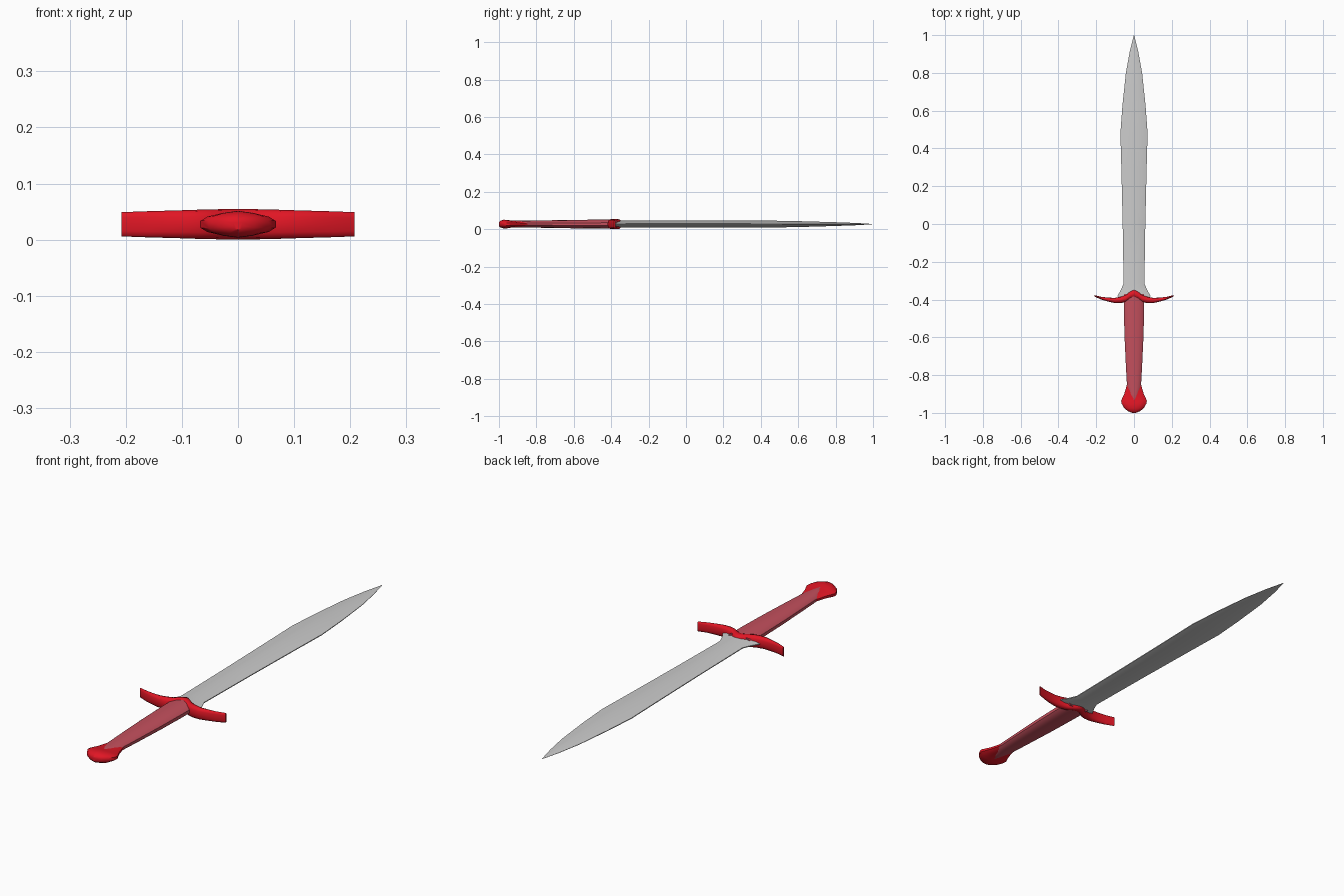
import bpy, bmesh, math

if "Cube" in bpy.data.objects:
    bpy.data.objects.remove(bpy.data.objects["Cube"])

ZC = 0.0295  # mid-height of the whole sword


def material(name, rgb):
    m = bpy.data.materials.new(name)
    m.diffuse_color = (*rgb, 1)
    m.use_nodes = True
    m.node_tree.nodes["Principled BSDF"].inputs["Base Color"].default_value = m.diffuse_color
    return m


RED = material("red", (0.75, 0.008, 0.018))
PINK = material("faded_red", (0.55, 0.08, 0.11))


def loft(name, rings, mat=None, angle=35):
    """Skin a list of closed rings and cap both ends."""
    bm = bmesh.new()
    loops = [[bm.verts.new(p) for p in ring] for ring in rings]
    n = len(loops[0])
    for a, b in zip(loops, loops[1:]):
        for i in range(n):
            j = (i + 1) % n
            bm.faces.new((a[i], a[j], b[j], b[i]))
    bm.faces.new(loops[0])
    bm.faces.new(loops[-1])
    bmesh.ops.remove_doubles(bm, verts=bm.verts, dist=1e-5)
    bmesh.ops.recalc_face_normals(bm, faces=bm.faces)
    me = bpy.data.meshes.new(name)
    bm.to_mesh(me)
    bm.free()
    ob = bpy.data.objects.new(name, me)
    bpy.context.collection.objects.link(ob)
    if mat:
        me.materials.append(mat)
    bpy.ops.object.select_all(action='DESELECT')
    ob.select_set(True)
    bpy.context.view_layer.objects.active = ob
    bpy.ops.object.shade_smooth_by_angle(angle=math.radians(angle))
    return ob


def mirrored(quarter):
    """Full section from one quarter, given from the top centre to the side."""
    right = quarter + [(x, -z) for x, z in reversed(quarter) if z > 0]
    return right + [(-x, z) for x, z in reversed(right) if x > 0]


def along_y(section, stations):
    return [[(x * w, y, ZC + z * t) for x, z in section] for y, w, t in stations]


# blade: ridged diamond, flared at the guard and swelling before the tip
diamond = mirrored([(0, 1), (1, 0.1)])
loft("blade", along_y(diamond, [
    (-0.385, 0.09, 0.017), (-0.35, 0.070, 0.018), (-0.315, 0.055, 0.0185),
    (0.0, 0.060, 0.0185), (0.3, 0.067, 0.0185), (0.48, 0.072, 0.018),
    (0.63, 0.061, 0.015), (0.8, 0.043, 0.010), (0.91, 0.023, 0.006),
    (1.0, 0.001, 0.0005)]), angle=30)

# grip: rounded flat bar, its end tapering into the pommel
rounded = mirrored([(0, 1), (0.5, 0.85), (0.83, 0.62), (1, 0.3)])
loft("grip", along_y(rounded, [
    (-0.945, 0.006, 0.018), (-0.935, 0.018, 0.0185), (-0.90, 0.028, 0.018),
    (-0.86, 0.037, 0.018), (-0.75, 0.043, 0.020), (-0.60, 0.050, 0.0225),
    (-0.45, 0.054, 0.024), (-0.37, 0.054, 0.024)]), PINK)

# pommel: flattened bulb
loft("pommel", along_y(rounded, [
    (-1.0, 0.008, 0.010), (-0.992, 0.030, 0.018), (-0.975, 0.052, 0.0235),
    (-0.95, 0.066, 0.022), (-0.935, 0.068, 0.0185), (-0.90, 0.052, 0.0155),
    (-0.86, 0.040, 0.014), (-0.84, 0.036, 0.012)]), RED)

# guard: curved crossbar with a central peak (x, front y, back y, half height)
half = [(0.0, -0.345, -0.391, 0.0275), (0.02, -0.356, -0.397, 0.0273),
        (0.045, -0.376, -0.413, 0.0265), (0.07, -0.385, -0.419, 0.026),
        (0.10, -0.391, -0.419, 0.025), (0.135, -0.390, -0.411, 0.024),
        (0.17, -0.386, -0.401, 0.023), (0.208, -0.377, -0.385, 0.0215)]
profile = [(-x, f, b, h) for x, f, b, h in reversed(half[1:])] + half
bar = mirrored([(0, 1), (0.6, 0.9), (0.9, 0.55), (1, 0)])
loft("guard", [[(x, (f + b) / 2 + u * (f - b) / 2, ZC + v * h) for u, v in bar]
               for x, f, b, h in profile], RED, angle=50)

# rest the lowest point on the ground
low = min(v.co.z for o in bpy.data.objects for v in o.data.vertices)
for o in bpy.data.objects:
    for v in o.data.vertices:
        v.co.z -= low
